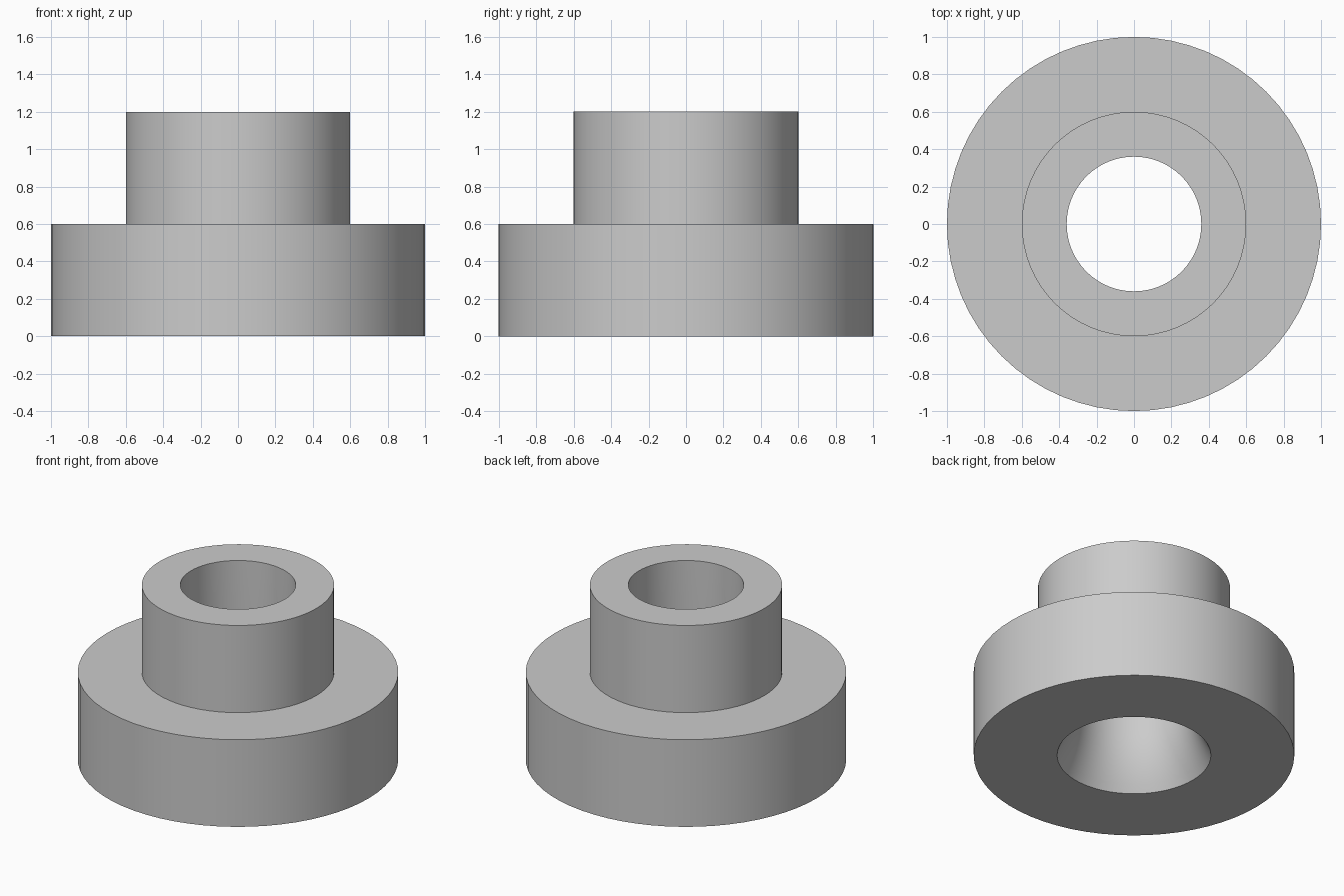
import bpy
import bmesh
import math

SIDES = 64
FLARE_STEPS = 8
FLARE_HEIGHT = 0.4
BORE, MOUTH = 0.36, 0.48

cube = bpy.data.objects.get("Cube")
if cube:
    bpy.data.objects.remove(cube, do_unlink=True)

# Plain grey finish
grey = bpy.data.materials.new("plain grey")
grey.use_nodes = True
colour = (0.6, 0.6, 0.6, 1)
grey.diffuse_color = colour
grey.node_tree.nodes["Principled BSDF"].inputs["Base Color"].default_value = colour

# Section of the flange, hub and bore, as (radius, height)
profile = [(MOUTH, 0), (1, 0), (1, 0.6), (0.6, 0.6), (0.6, 1.2), (BORE, 1.2)]

# Bore widens smoothly towards the underside
for i in range(FLARE_STEPS):
    t = i / FLARE_STEPS
    profile.append((BORE + (MOUTH - BORE) * t * t, FLARE_HEIGHT * (1 - t)))


def lathe(name, section, material):
    """Revolve a closed section around the z axis."""
    bm = bmesh.new()
    rings = []
    for k in range(SIDES):
        a = math.tau * k / SIDES
        rings.append([bm.verts.new((r * math.cos(a), r * math.sin(a), z))
                      for r, z in section])
    n = len(section)
    for k in range(SIDES):
        here, after = rings[k], rings[(k + 1) % SIDES]
        for j in range(n):
            m = (j + 1) % n
            bm.faces.new((here[j], after[j], after[m], here[m]))
    bmesh.ops.recalc_face_normals(bm, faces=bm.faces)
    mesh = bpy.data.meshes.new(name)
    bm.to_mesh(mesh)
    bm.free()
    mesh.materials.append(material)
    obj = bpy.data.objects.new(name, mesh)
    bpy.context.collection.objects.link(obj)
    return obj


bushing = lathe("flanged_bushing", profile, grey)

# Smooth round walls with crisp rims
bpy.ops.object.select_all(action="DESELECT")
bushing.select_set(True)
bpy.context.view_layer.objects.active = bushing
bpy.ops.object.shade_smooth_by_angle(angle=math.radians(30))
